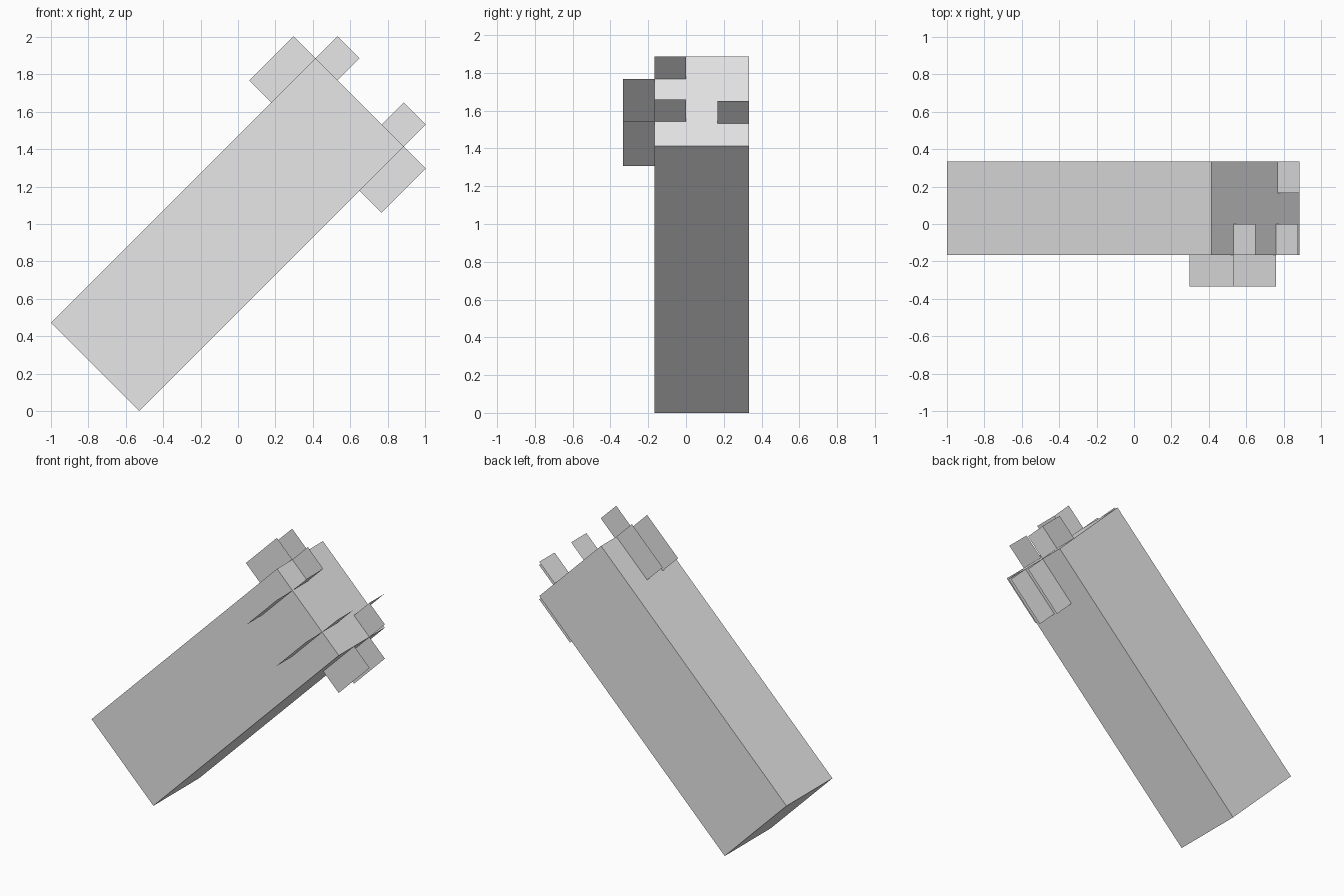
import bpy
import math
from mathutils import Matrix, Vector

if "Cube" in bpy.data.objects:
    bpy.data.objects.remove(bpy.data.objects["Cube"])

P = 1 / 6                      # modelling unit
R = math.sqrt(0.5)

grey = bpy.data.materials.new("plain_grey")
grey.diffuse_color = (0.8, 0.8, 0.8, 1)
grey.use_nodes = True
grey.node_tree.nodes["Principled BSDF"].inputs["Base Color"].default_value = grey.diffuse_color

# Local axes: s runs along the arm, t across it, y is depth; tilted 45 degrees
ORIGIN = Vector((-1, 0, 4 * P * R))
S_AXIS = Vector((R, 0, R))
T_AXIS = Vector((R, 0, -R))


def place(s, t, y):
    return ORIGIN + S_AXIS * (s * P) + T_AXIS * (t * P) + Vector((0, y * P, 0))


def make(name, points, faces):
    mesh = bpy.data.meshes.new(name)
    mesh.from_pydata([place(*p) for p in points], [], faces)
    mesh.materials.append(grey)
    obj = bpy.data.objects.new(name, mesh)
    bpy.context.collection.objects.link(obj)
    return obj


def flat_side(name, s0, s1, t0, t1, y):
    """Sheet lying parallel to the front."""
    make(name, [(s0, t0, y), (s0, t1, y), (s1, t1, y), (s1, t0, y)], [(0, 1, 2, 3)])


def flat_cross(name, s0, s1, t, y0, y1):
    """Sheet standing across the depth."""
    make(name, [(s0, t, y0), (s1, t, y0), (s1, t, y1), (s0, t, y1)], [(0, 1, 2, 3)])


# Main arm block
bpy.ops.mesh.primitive_cube_add(size=1)
arm = bpy.context.object
arm.name = "arm_block"
rot = Matrix((S_AXIS, Vector((0, 1, 0)), T_AXIS * -1)).transposed().to_4x4()
arm.data.transform(Matrix.Translation(place(6, 2, 0.5)) @ rot
                   @ Matrix.Diagonal((12 * P, 3 * P, 4 * P, 1)))
arm.data.materials.append(grey)

# Paired spike sheets along the upper and lower sides
for i, y in enumerate((0, 1)):
    flat_side(f"upper_spike_{i + 1}", 10, 12, -1, 0, y)
    flat_side(f"lower_spike_{i + 1}", 10, 12, 4, 5, y)

# Spike sheets on the front, continuing as tips past the end
for i, t in enumerate((1, 2.92)):
    flat_cross(f"front_spike_{i + 1}", 10, 12, t, -2, -1)
    flat_cross(f"front_spike_tip_{i + 1}", 12, 13, t, -1, 0)

# Remaining tips on the end face
flat_side("upper_spike_tip", 12, 13, 0, 1, 0)
flat_side("lower_spike_tip", 12, 13, 3, 4, 1)
flat_cross("back_spike_tip", 12, 13, 3, 1, 2)
